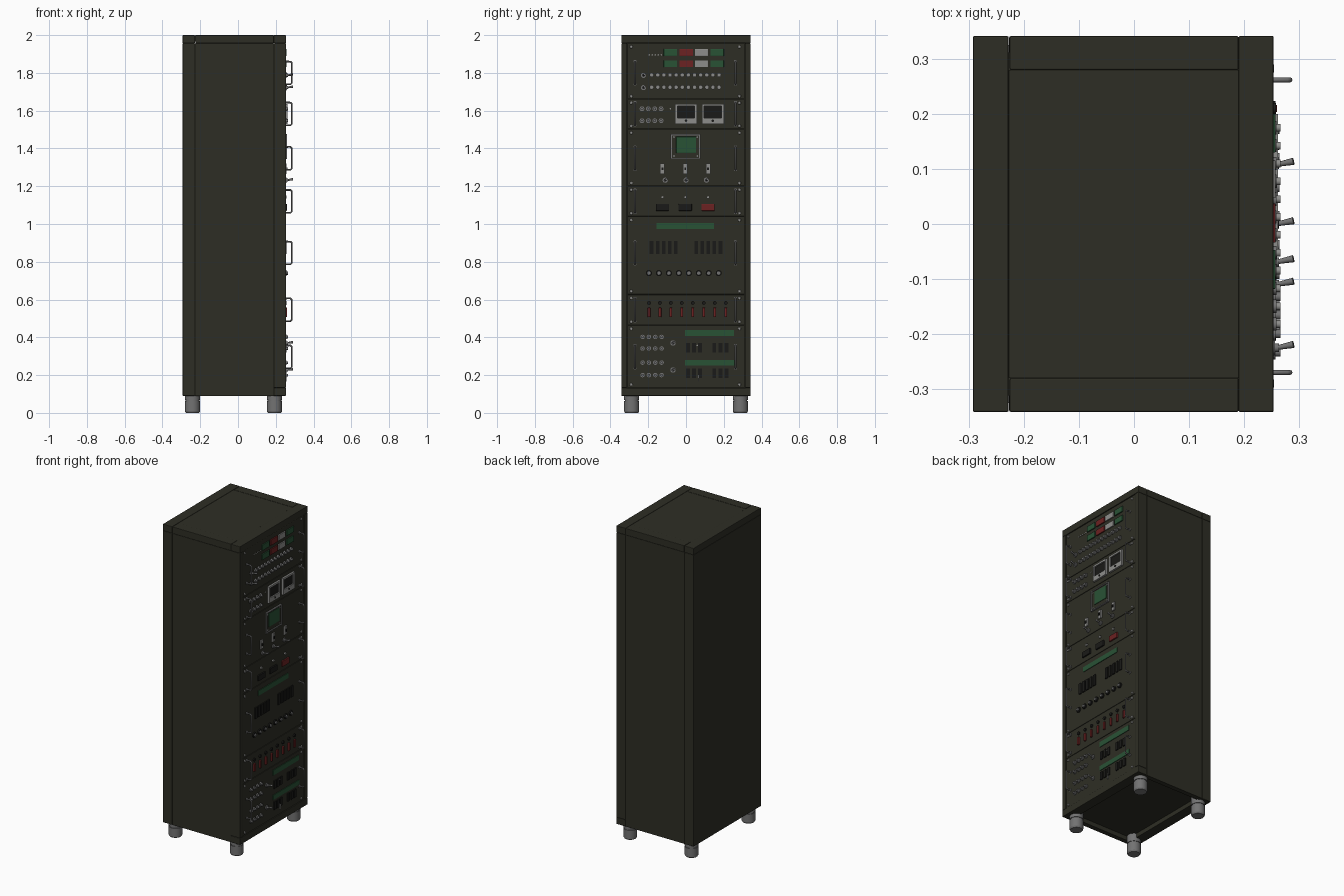
import bpy, bmesh, math
from mathutils import Matrix, Vector

if "Cube" in bpy.data.objects:
    bpy.data.objects.remove(bpy.data.objects["Cube"])

def mat(name, r, g, b):
    m = bpy.data.materials.new(name)
    m.diffuse_color = (r, g, b, 1)
    m.use_nodes = True
    m.node_tree.nodes["Principled BSDF"].inputs["Base Color"].default_value = m.diffuse_color
    return m

OLIVE = mat("olive paint", 0.027, 0.027, 0.018)
BLACK = mat("black plastic", 0.010, 0.010, 0.009)
GREY = mat("grey metal", 0.17, 0.17, 0.17)
PALE = mat("pale grey", 0.27, 0.27, 0.26)
GREEN = mat("dark green", 0.022, 0.085, 0.036)
RED = mat("dark red", 0.15, 0.016, 0.016)
FX = 0.250  # front surface of the equipment panels

def box(bm, x0, x1, y0, y1, z0, z1):
    m = Matrix.Translation(((x0 + x1) / 2, (y0 + y1) / 2, (z0 + z1) / 2))
    m = m @ Matrix.Diagonal((x1 - x0, y1 - y0, z1 - z0, 1))
    bmesh.ops.create_cube(bm, size=1, matrix=m)

def rod(bm, a, b, r1, r2=None, n=12):
    a, b = Vector(a), Vector(b)
    d = b - a
    m = Matrix.Translation((a + b) / 2) @ d.to_track_quat('Z', 'Y').to_matrix().to_4x4()
    bmesh.ops.create_cone(bm, cap_ends=True, segments=n, radius1=r1,
                          radius2=r1 if r2 is None else r2, depth=d.length, matrix=m)

def finish(name, bm, material, bevel=0, smooth=False):
    me = bpy.data.meshes.new(name)
    bm.to_mesh(me)
    bm.free()
    ob = bpy.data.objects.new(name, me)
    bpy.context.collection.objects.link(ob)
    me.materials.append(material)
    if bevel:
        mod = ob.modifiers.new("bevel", 'BEVEL')
        mod.width, mod.segments = bevel, 2
    if smooth:
        bpy.ops.object.select_all(action='DESELECT')
        ob.select_set(True)
        bpy.context.view_layer.objects.active = ob
        bpy.ops.object.shade_smooth_by_angle(angle=math.radians(40))
    return ob

def boxes(name, material, items, bevel=0):
    bm = bmesh.new()
    for it in items:
        box(bm, *it)
    return finish(name, bm, material, bevel)

def plates(name, material, rects, depth=0.006, bevel=0):
    """Thin plates on the front; each rect is y0, y1, z0, z1."""
    return boxes(name, material, [(FX - 0.002, FX + depth, *r) for r in rects], bevel)

def knobs(name, material, points, r, depth, r2=None):
    bm = bmesh.new()
    for y, z in points:
        rod(bm, (FX - 0.002, y, z), (FX + depth, y, z), r, r2)
    return finish(name, bm, material, 0, True)

def ring(y0, y1, z0, z1, t):
    return [(y0, y1, z0, z0 + t), (y0, y1, z1 - t, z1),
            (y0, y0 + t, z0 + t, z1 - t), (y1 - t, y1, z0 + t, z1 - t)]

def grid(y0, y1, n, zs):
    return [(y0 + (y1 - y0) * i / (n - 1), z) for z in zs for i in range(n)]

# cabinet shell
boxes("front_frame", OLIVE, [
    (0.19, 0.254, -0.342, 0.342, 1.957, 2.0), (0.19, 0.254, -0.342, 0.342, 0.09, 0.133),
    (0.19, 0.254, -0.342, -0.312, 0.133, 1.957), (0.19, 0.254, 0.312, 0.342, 0.133, 1.957)], 0.003)
boxes("rear_door", OLIVE, [(-0.293, -0.228, -0.342, 0.342, 0.09, 1.957),
                           (-0.293, -0.228, -0.342, 0.342, 1.957, 2.0)], 0.003)
for s, name in ((-1, "left"), (1, "right")):
    ys = sorted((s * 0.31, s * 0.341))
    boxes(name + "_side_panel", OLIVE, [(-0.227, 0.19, *ys, 0.09, 1.957)], 0.002)
    ys = sorted((s * 0.28, s * 0.342))
    boxes(name + "_top_rail", OLIVE, [(-0.226, 0.19, *ys, 1.957, 2.0)], 0.003)
boxes("top_plate", OLIVE, [(-0.228, 0.19, -0.28, 0.28, 1.965, 1.9985)], 0.001)
boxes("floor_plate", OLIVE, [(-0.23, 0.20, -0.312, 0.312, 0.118, 0.135)])

# feet
bm = bmesh.new()
for x in (-0.241, 0.193):
    for y in (-0.288, 0.288):
        rod(bm, (x, y, 0.0), (x, y, 0.008), 0.035, 0.040, 24)
        rod(bm, (x, y, 0.008), (x, y, 0.062), 0.040, n=24)
        rod(bm, (x, y, 0.062), (x, y, 0.068), 0.036, n=24)
        rod(bm, (x, y, 0.068), (x, y, 0.12), 0.040, n=24)
finish("feet", bm, GREY, 0, True)

# equipment panels, screws and handles
LEVELS = [1.957, 1.66, 1.502, 1.20, 1.04, 0.627, 0.465, 0.133]
panels = [(0.20, FX, -0.311, 0.311, b + 0.001, a - 0.001) for a, b in zip(LEVELS, LEVELS[1:])]
boxes("equipment_panels", OLIVE, panels, 0.002)
screws = [(y, z) for p in panels for y in (-0.29, 0.283) for z in (p[4] + 0.016, p[5] - 0.018)]
knobs("panel_screws", PALE, screws, 0.009, 0.005, 0.007)

def handle(y, z0, z1, i):
    cu = bpy.data.curves.new("handle", 'CURVE')
    cu.dimensions, cu.bevel_depth, cu.bevel_resolution = '3D', 0.0045, 2
    x1, c = 0.284, 0.006
    pts = [(FX, z0), (x1 - c, z0), (x1, z0 + c), (x1, z1 - c), (x1 - c, z1), (FX, z1)]
    sp = cu.splines.new('POLY')
    sp.points.add(len(pts) - 1)
    for p, (x, z) in zip(sp.points, pts):
        p.co = (x, y, z, 1)
    ob = bpy.data.objects.new("handle_%d" % i, cu)
    bpy.context.collection.objects.link(ob)
    cu.materials.append(GREY)

HANDLE_Z = [1.80, 1.583, 1.348, 1.12, 0.847, 0.546, 0.297]
for i, z in enumerate(HANDLE_Z):
    for j, y in enumerate((-0.27, 0.262)):
        handle(y, z - 0.06, z + 0.06, 2 * i + j)
knobs("handle_collars", GREY, [(y, z + d) for z in HANDLE_Z for y in (-0.27, 0.262)
                               for d in (-0.06, 0.06)], 0.008, 0.004)

# lever switches with tilted sticks
levers = [(-0.225, 1.787), (-0.225, 1.722), (-0.11, 1.232), (0, 1.232), (0.108, 1.232),
          (-0.069, 0.37), (-0.069, 0.227)]
knobs("lever_bases", GREY, levers, 0.014, 0.006)
bm = bmesh.new()
for y, z in levers:
    rod(bm, (FX, y, z), (FX + 0.014, y, z), 0.008)
    rod(bm, (FX + 0.010, y, z), (FX + 0.040, y + 0.006, z + 0.005), 0.004, 0.0065)
finish("lever_sticks", bm, GREY, 0, True)

# indicator panel: coloured lamps and two button rows
lamp_y = [(-0.118, -0.047), (-0.034, 0.037), (0.047, 0.116), (0.130, 0.20)]
rows = [(1.89, 1.926), (1.83, 1.866)]
for name, m, cols in (("green_lamps", GREEN, (0, 3)), ("red_lamps", RED, (1,)), ("pale_lamps", PALE, (2,))):
    plates(name, m, [(*lamp_y[c], *r) for c in cols for r in rows], 0.007, 0.001)
knobs("status_dots", PALE, grid(-0.195, -0.13, 5, [1.895]), 0.004, 0.003)
row = grid(-0.182, 0.175, 12, [1.789, 1.724])
knobs("button_row", GREY, row, 0.012, 0.009)
knobs("button_caps", PALE, row, 0.007, 0.016)

# meter panel
kn = grid(-0.233, -0.132, 4, [1.61, 1.547])
knobs("meter_knob_bases", GREY, kn, 0.013, 0.007)
knobs("meter_knobs", GREY, kn, 0.008, 0.016)
knobs("meter_dot", PALE, [(-0.083, 1.61)], 0.004, 0.004)
for i, y in enumerate((0.0, 0.142)):
    plates("meter_frame_%d" % i, PALE, ring(y - 0.058, y + 0.058, 1.53, 1.636, 0.012)
           + [(y - 0.046, y + 0.046, 1.542, 1.562)], 0.012)
    plates("meter_window_%d" % i, BLACK, [(y - 0.046, y + 0.046, 1.56, 1.626)], 0.004)
    knobs("meter_screw_%d" % i, BLACK, [(y, 1.547)], 0.007, 0.014)

# scope panel
plates("scope_frame", GREY, ring(-0.081, 0.077, 1.343, 1.476, 0.007), 0.01)
plates("scope_surround", OLIVE, [(-0.075, 0.071, 1.349, 1.47)], 0.004)
plates("scope_screen", GREEN, [(-0.052, 0.054, 1.376, 1.462)], 0.007, 0.002)
knobs("scope_screws", GREY, [(y, z) for y in (-0.064, 0.06) for z in (1.36, 1.46)], 0.005, 0.006)
SL = (-0.125, -0.004, 0.117)
plates("slider_plates", PALE, [(y - 0.012, y + 0.012, 1.265, 1.319) for y in SL], 0.008)
plates("slider_grips", BLACK, [(y - 0.005, y + 0.005, 1.285, 1.30) for y in SL], 0.013)

# breaker panel
knobs("breaker_lights", PALE, [(y, 1.142) for y in SL], 0.008, 0.008)
plates("breaker_black", BLACK, [(y - 0.035, y + 0.035, 1.07, 1.106) for y in SL[:2]], 0.009, 0.002)
plates("breaker_red", RED, [(SL[2] - 0.035, SL[2] + 0.035, 1.07, 1.106)], 0.009, 0.002)

# large panel: green strip, vent slots and dials
plates("long_green_strip", GREEN, [(-0.155, 0.148, 0.974, 1.006)], 0.004)
plates("large_slots", BLACK, [(c + k * 0.032 - 0.01, c + k * 0.032 + 0.01, 0.84, 0.91)
                              for c in (-0.118, 0.118) for k in (-2, -1, 0, 1, 2)], 0.007)
dials = grid(-0.196, 0.173, 8, [0.74])
knobs("dial_rims", BLACK, dials, 0.016, 0.008)
knobs("dial_caps", GREY, dials, 0.009, 0.015)

# fuse panel
fuses = grid(-0.196, 0.21, 8, [0.532])
plates("fuses", RED, [(y - 0.007, y + 0.007, z - 0.025, z + 0.025) for y, z in fuses], 0.01, 0.002)
knobs("fuse_caps", BLACK, [(y, 0.582) for y, z in fuses], 0.010, 0.008)

# power panel
kn = grid(-0.23, -0.129, 4, [0.402, 0.341, 0.266, 0.2])
knobs("power_knob_bases", GREY, kn, 0.012, 0.007)
knobs("power_knobs", GREY, kn, 0.007, 0.016)
plates("power_green_strips", GREEN, [(-0.006, 0.113, 0.407, 0.44), (0.115, 0.254, 0.407, 0.44),
                                     (-0.006, 0.257, 0.25, 0.28)], 0.004)
plates("power_slots", BLACK, [(y - 0.01, y + 0.01, z, z + 0.05) for z in (0.32, 0.185)
                              for y in (0.01, 0.042, 0.074, 0.15, 0.182, 0.214)], 0.007)
knobs("power_dot", PALE, [(0.06, 0.357)], 0.004, 0.005)
plates("power_switch", PALE, [(0.063, 0.069, 0.165, 0.2)], 0.008)
